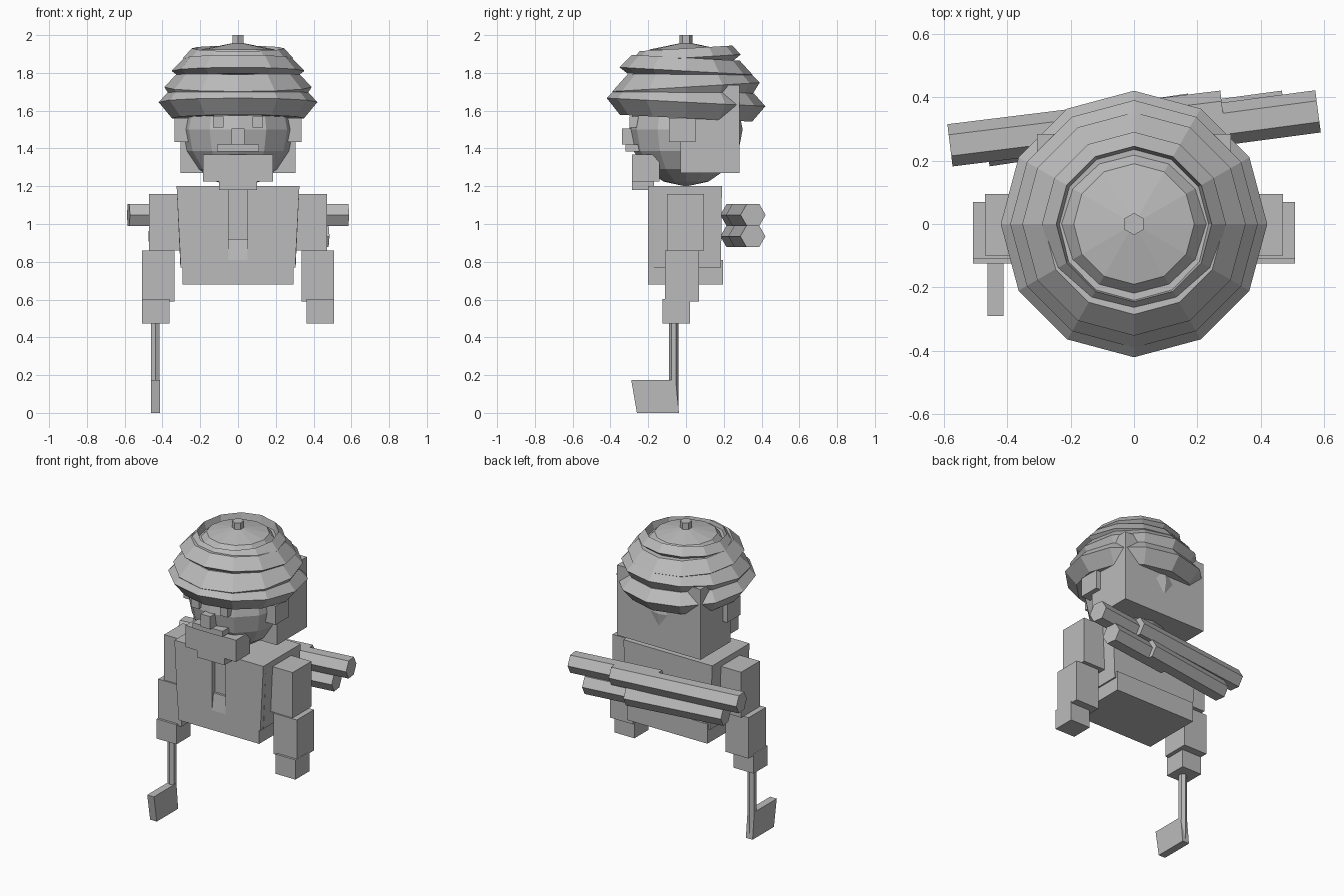
import bpy, bmesh, math
from mathutils import Vector

if "Cube" in bpy.data.objects:
    bpy.data.objects.remove(bpy.data.objects["Cube"])

grey = bpy.data.materials.new("plain_grey")
grey.diffuse_color = (0.5, 0.5, 0.5, 1)
grey.use_nodes = True
grey.node_tree.nodes["Principled BSDF"].inputs["Base Color"].default_value = grey.diffuse_color


def finish(name, bm):
    bmesh.ops.recalc_face_normals(bm, faces=bm.faces)
    me = bpy.data.meshes.new(name)
    bm.to_mesh(me)
    bm.free()
    me.materials.append(grey)
    ob = bpy.data.objects.new(name, me)
    bpy.context.collection.objects.link(ob)
    return ob


def loft(name, rings):
    """Skin between equal-sized closed rings and cap both ends."""
    bm = bmesh.new()
    rows = [[bm.verts.new(p) for p in r] for r in rings]
    n = len(rows[0])
    for a, b in zip(rows, rows[1:]):
        for i in range(n):
            j = (i + 1) % n
            bm.faces.new((a[i], a[j], b[j], b[i]))
    bm.faces.new(rows[0])
    bm.faces.new(rows[-1])
    return finish(name, bm)


def rect(x0, x1, y0, y1, z):
    return [(x0, y0, z), (x1, y0, z), (x1, y1, z), (x0, y1, z)]


def box(name, x0, x1, y0, y1, z0, z1):
    return loft(name, [rect(x0, x1, y0, y1, z0), rect(x0, x1, y0, y1, z1)])


def pair(name, x0, x1, *rest):
    box(name + "_left", x0, x1, *rest)
    box(name + "_right", -x1, -x0, *rest)


def lathe(name, profile, n=12, tilt=0.0, cx=0, cy=0):
    rings = []
    for r, z in profile:
        ring = []
        for i in range(n):
            a = 2 * math.pi * i / n + math.pi / 2
            x, y = r * math.cos(a), r * math.sin(a)
            ring.append((cx + x, cy + y, z + tilt * y))
        rings.append(ring)
    return loft(name, rings)


def log(name, a, b, z, r=0.067):
    """Six-sided pole between two plan points."""
    a, b = Vector((*a, z)), Vector((*b, z))
    d = (b - a).normalized()
    side = Vector((-d.y, d.x, 0))
    up = Vector((0, 0, 1))
    angles = [math.pi * i / 3 for i in range(6)]
    loft(name, [[p + r * (math.cos(t) * side + math.sin(t) * up) for t in angles]
                for p in (a, b)])


# Wrapped hat: alternately tilted bands, crown and knob
lathe("hat_band_1", [(0.35, 1.56), (0.42, 1.645), (0.36, 1.71)], tilt=-0.052)
lathe("hat_band_2", [(0.355, 1.67), (0.39, 1.725), (0.31, 1.81)], tilt=0.06)
lathe("hat_band_3", [(0.31, 1.78), (0.352, 1.81), (0.285, 1.88)], tilt=-0.055)
lathe("hat_band_4", [(0.25, 1.85), (0.29, 1.88), (0.245, 1.93), (0.235, 1.88)], tilt=0.06)
lathe("hat_crown", [(0.245, 1.86), (0.19, 1.925), (0.03, 1.957)])
lathe("hat_knob", [(0.035, 1.93), (0.035, 2.0)], n=6)

# Head with hair block behind it
lathe("head", [(0.3 * math.sin(math.pi * (k + 0.05) / 8.1),
                1.5 - 0.3 * math.cos(math.pi * (k + 0.05) / 8.1)) for k in range(9)])
box("hair_block", -0.305, 0.305, -0.03, 0.283, 1.27, 1.735)
pair("ear", 0.26, 0.337, -0.09, 0.05, 1.435, 1.56)

# Face
pair("eye", 0.077, 0.132, -0.30, -0.22, 1.51, 1.57)
box("nose", -0.035, 0.035, -0.34, -0.26, 1.42, 1.505)
box("moustache", -0.11, 0.11, -0.32, -0.25, 1.383, 1.42)
loft("beard", [rect(-0.185, 0.185, -0.285, -0.14, 1.225),
               rect(-0.185, 0.185, -0.285, -0.14, 1.33),
               rect(-0.185, 0.185, -0.285, -0.18, 1.368)])
box("beard_tip", -0.1, 0.1, -0.285, -0.17, 1.18, 1.23)

# Body: core, split jacket front and lower skirt
loft("torso", [rect(-0.305, 0.305, -0.17, 0.185, 0.77),
               rect(-0.325, 0.325, -0.17, 0.19, 1.2)])
for s, label in ((-1, "right"), (1, "left")):
    loft("jacket_front_" + label, [
        rect(*sorted((s * 0.05, s * 0.303)), -0.2, -0.15, 0.77),
        rect(*sorted((s * 0.05, s * 0.325)), -0.2, -0.15, 1.2)])
loft("shirt_wedge", [rect(-0.05, 0.05, -0.2, -0.15, 0.81),
                     rect(-0.05, 0.05, -0.185, -0.15, 0.92)])
box("jacket_skirt", -0.295, 0.295, -0.2, 0.197, 0.68, 0.81)

# Arms
pair("upper_arm", 0.30, 0.47, -0.10, 0.095, 0.86, 1.16)
pair("forearm", 0.337, 0.507, -0.11, 0.07, 0.59, 0.86)
pair("hand", 0.363, 0.508, -0.125, 0.02, 0.472, 0.602)

# Hand axe
lathe("axe_handle", [(0.026, 0.0), (0.026, 0.5)], n=6, cx=-0.437, cy=-0.065)
loft("axe_blade", [rect(-0.461, -0.412, -0.26, -0.037, 0.0),
                   rect(-0.461, -0.412, -0.29, -0.055, 0.175)])

# Two poles across the back, each made from two overlapping lengths
log("upper_pole_a", (-0.58, 0.248), (0.28, 0.354), 1.048)
log("upper_pole_b", (0.0, 0.278), (0.58, 0.355), 1.048)
log("lower_pole_a", (-0.465, 0.248), (0.18, 0.345), 0.935)
log("lower_pole_b", (0.0, 0.29), (0.475, 0.354), 0.935)
